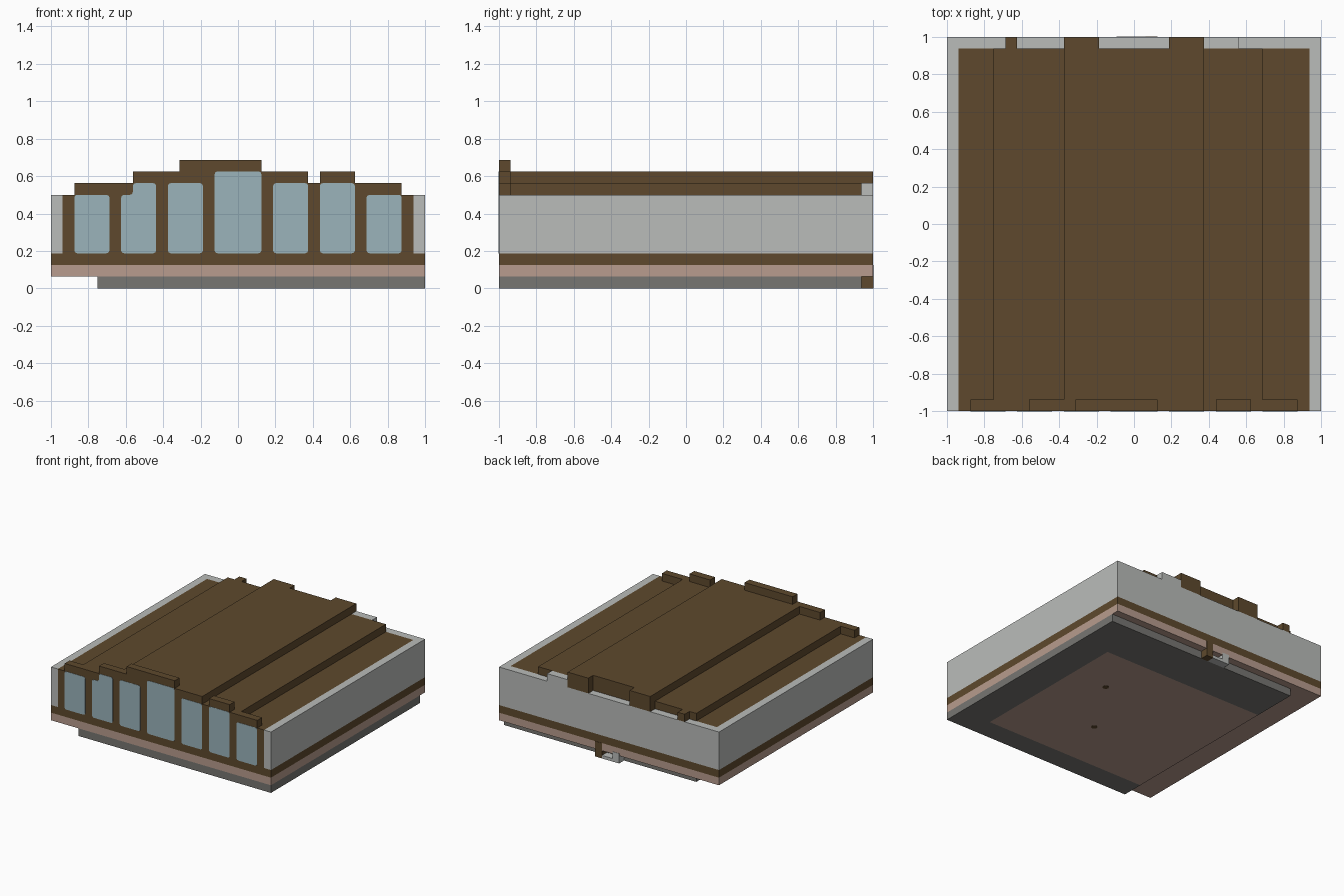
import bpy, bmesh

cube = bpy.data.objects.get("Cube")
if cube:
    bpy.data.objects.remove(cube, do_unlink=True)

U = 1 / 16  # building grid unit


def material(name, rgb):
    lin = [((c / 255 + 0.055) / 1.055) ** 2.4 for c in rgb] + [1.0]
    m = bpy.data.materials.new(name)
    m.use_nodes = True
    m.diffuse_color = lin
    m.node_tree.nodes["Principled BSDF"].inputs["Base Color"].default_value = lin
    return m


wood = material("dark wood", (94, 73, 45))
plaster = material("pale grey wall", (186, 188, 186))
clay = material("pink clay", (184, 156, 142))
stone = material("grey stone", (119, 118, 114))
glass = material("blue glass", (155, 179, 187))


def finish(name, bm, mat):
    bmesh.ops.recalc_face_normals(bm, faces=bm.faces[:])
    me = bpy.data.meshes.new(name)
    bm.to_mesh(me)
    bm.free()
    me.materials.append(mat)
    ob = bpy.data.objects.new(name, me)
    bpy.context.collection.objects.link(ob)


def box(name, mat, x, y, z):
    """Box from (min, max) pairs in world units."""
    bm = bmesh.new()
    bmesh.ops.create_cube(bm, size=1)
    for v in bm.verts:
        for i, (a, b) in enumerate((x, y, z)):
            v.co[i] = b if v.co[i] > 0 else a
    finish(name, bm, mat)


def upright(name, mat, outline, y0, y1, rounding=0):
    """Extrude an x/z outline given in grid units, along y."""
    bm = bmesh.new()
    bm.faces.new([bm.verts.new((x * U, y0, z * U)) for x, z in outline])
    if rounding:
        bmesh.ops.bevel(bm, geom=bm.verts[:], offset=rounding, segments=2,
                        profile=0.5, affect='VERTICES')
    r = bmesh.ops.extrude_face_region(bm, geom=bm.faces[:])
    for v in r["geom"]:
        if isinstance(v, bmesh.types.BMVert):
            v.co.y = y1
    finish(name, bm, mat)


IN = 15 * U  # inner side of the outer walls

# Stone plinth with a clay panel open on one side
box("plinth_back", stone, (-.75, 1), (.56, IN), (0, U))
box("plinth_front", stone, (-.75, 1), (-1, -.82), (0, U))
box("plinth_side", stone, (.73, 1), (-.82, .56), (0, U))
box("plinth_panel", clay, (-.75, .73), (-.82, .56), (0, U))
for i, (x, y) in enumerate([(.4, .145), (.08, -.37)]):
    bm = bmesh.new()
    bmesh.ops.create_cone(bm, cap_ends=True, segments=12, radius1=.025,
                          radius2=.025, depth=.002)
    bmesh.ops.translate(bm, verts=bm.verts[:], vec=(x, y, 0))
    finish(f"panel_peg_{i + 1}", bm, wood)

# Floor layers
box("clay_floor", clay, (-1, 1), (-1, 1), (U, 2 * U))
box("wood_floor", wood, (-1, 1), (-1, 1), (2 * U, 3 * U))

# Outer walls
for side, s in (("left", 1), ("right", -1)):
    box(side + "_wall", plaster, sorted((s * IN, s)), (-1, 1), (3 * U, .5))
box("back_wall", plaster, (-IN, IN), (IN, 1), (3 * U, .5))
box("back_wall_step", plaster, (6 * U, 9 * U), (IN, 1), (.5, 9 * U))

# Stepped roof
box("roof_base", wood, (-IN, IN), (-IN, IN), (3 * U, .5))
box("roof_middle", wood, (-12 * U, 11 * U), (-IN, IN), (.5, 9 * U))
box("roof_top", wood, (-6 * U, 6 * U), (-IN, IN), (9 * U, 10 * U))
for name, a, b, top in (("left", 3, 6, 10), ("right", -6, -3, 10), ("outer", -11, -10, 9)):
    box(name + "_roof_tab", wood, (a * U, b * U), (IN, 1), (.5, top * U))

# Front frame with its stepped top: (right end, height) of each step
steps = [(-14, 8), (-9, 9), (-5, 10), (2, 11), (6, 10), (7, 9), (10, 10), (14, 9), (15, 8)]
outline, x = [(-15, 3)], -15
for end, top in steps:
    outline += [(x, top), (end, top)]
    x = end
upright("front_frame", wood, outline + [(15, 3)], -IN, -1)

# Window panes: left, right, top
panes = [(-14, -11, 8), (-6, -3, 9), (-2, 2, 10), (3, 6, 9), (7, 10, 9), (11, 14, 8)]
shapes = [[(a, 3), (b, 3), (b, t), (a, t)] for a, b, t in panes]
shapes.append([(-10, 3), (-7, 3), (-7, 9), (-9, 9), (-9, 8), (-10, 8)])
for i, shape in enumerate(shapes):
    upright(f"window_{i + 1}", glass, shape, -.999, -1.002, .015)

# Latch at the back
box("latch_post", wood, (U, 2 * U), (IN, 1.002), (0, 2 * U))
box("latch_foot", plaster, (-1.5 * U, U), (IN, 1.002), (0, .025))
box("latch_cheek", plaster, (-1.5 * U, -.5 * U), (IN, 1.002), (.025, 1.3 * U))
